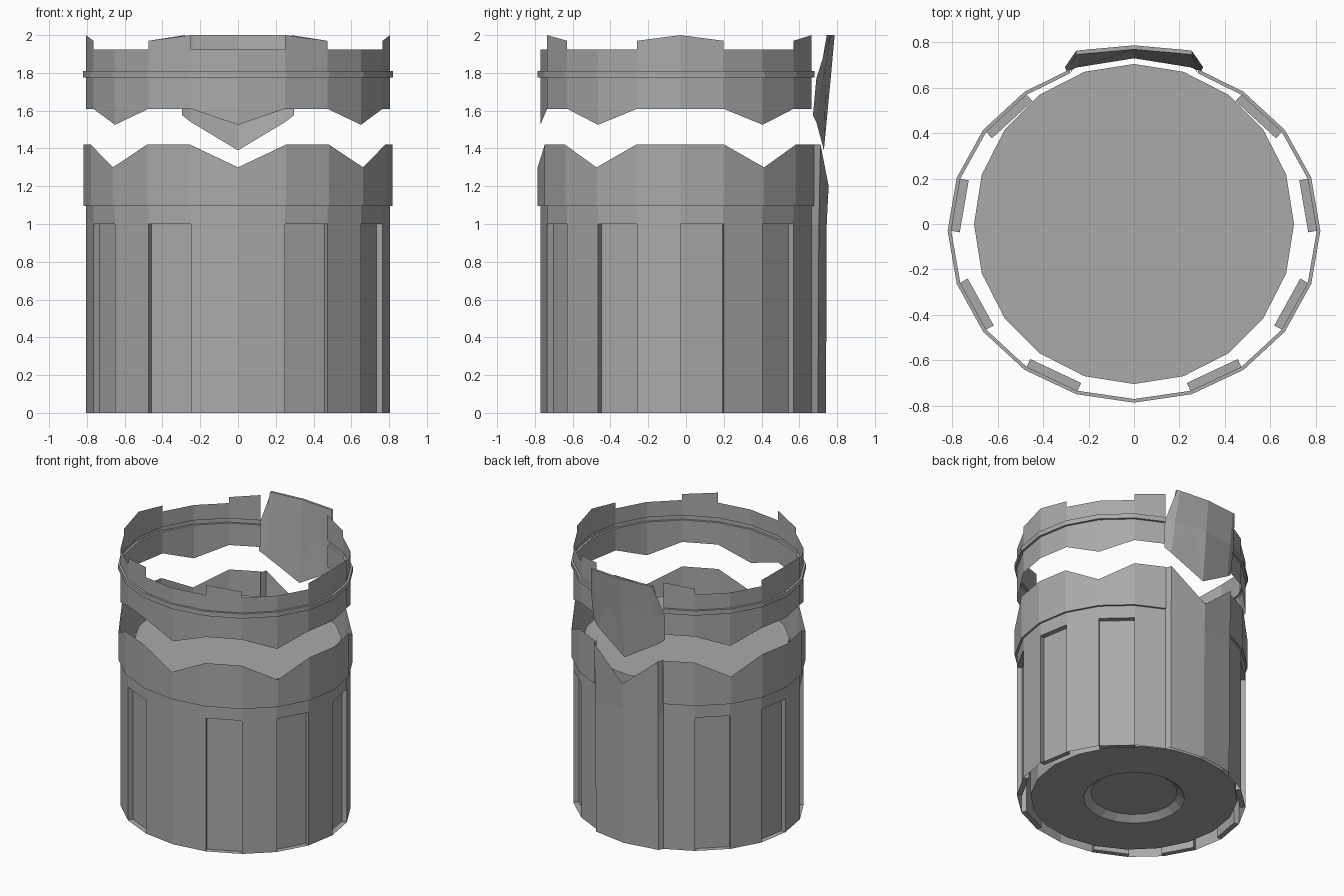
import bpy, bmesh
from math import sin, cos, radians, pi

if "Cube" in bpy.data.objects:
    bpy.data.objects.remove(bpy.data.objects["Cube"])

grey = bpy.data.materials.new("plain grey")
grey.use_nodes = True
COLOUR = (0.4, 0.4, 0.4, 1)
grey.diffuse_color = COLOUR
grey.node_tree.nodes["Principled BSDF"].inputs["Base Color"].default_value = COLOUR

STEP = 18   # degrees per side of the twenty-sided shell
END = 8.87  # where the shell stops beside the back parts


def finish(name, bm):
    mesh = bpy.data.meshes.new(name)
    bm.to_mesh(mesh)
    bm.free()
    mesh.materials.append(grey)
    obj = bpy.data.objects.new(name, mesh)
    bpy.context.collection.objects.link(obj)


def shell_point(side, z, out=0.0):
    """Point on the oval shell; side 0 is the front, counting towards +x."""
    a = radians(side * STEP)
    return ((0.805 + out) * sin(a), -0.03 - (0.741 + out) * cos(a), z)


def skin(columns):
    """Mesh between columns of points, each running bottom to top."""
    bm = bmesh.new()
    grid = [[bm.verts.new(p) for p in col] for col in columns]
    for left, right in zip(grid, grid[1:]):
        for r in range(len(left) - 1):
            bm.faces.new((left[r], right[r], right[r + 1], left[r + 1]))
    bm.normal_update()
    bm.faces.ensure_lookup_table()
    return bm


SIDES = [-END, *range(-8, 9), END]
POINTED = (0, 3, 7)        # corners carrying the zigzag points
SLOTS = (1, 3, 5, 7)       # sides with recessed panels

# Lower wall with a stepped, notched band and recessed panels
bm = skin([[shell_point(s, 0), shell_point(s, 1.0), shell_point(s, 1.095),
            shell_point(s, 1.095, 0.014),
            shell_point(s, 1.30 if abs(s) in POINTED else 1.42, 0.014)]
           for s in SIDES])
panels = [bm.faces[4 * (k + 9)] for k in range(-9, 9)
          if (k if k >= 0 else -k - 1) in SLOTS]
for panel in panels:
    inward = panel.normal * -0.038
    rim = list(panel.verts)
    floor = [bm.verts.new(v.co + inward) for v in rim]
    bm.faces.remove(panel)
    bm.faces.new(floor)
    for i in range(4):
        j = (i + 1) % 4
        bm.faces.new((rim[i], rim[j], floor[j], floor[i]))
finish("lower_wall", bm)

# Back plate with its deep notch, joined to the wall ends
plate = [(END, 0, 0, 1.42), (8.99, 0.026, 0.031, 1.42), (10, 0.03, 0.034, 1.2),
         (11.01, 0.026, 0.031, 1.42), (20 - END, 0, 0, 1.42)]
finish("back_plate", skin([[shell_point(s, 0, low), shell_point(s, 1.0, high),
                            shell_point(s, top, high * 1.3)]
                           for s, low, high, top in plate]))

# Collar with zigzag lower edge and a raised lip
finish("collar", skin([[shell_point(s, 1.525 if abs(s) in POINTED else 1.61),
                        shell_point(s, 1.775), shell_point(s, 1.775, 0.016),
                        shell_point(s, 1.81, 0.016), shell_point(s, 1.81),
                        shell_point(s, 1.925)] for s in SIDES]))

# Raised tabs on the collar rim
TABS = (((1, 2.0), (2, 1.97)), ((4, 1.97), (5, 2.0), (6, 1.97)), ((8, 1.97), (END, 2.0)))
for tab in TABS:
    for m in (1, -1):
        finish("collar_tab", skin([[shell_point(m * s, 1.925), shell_point(m * s, top)]
                                   for s, top in tab[::m]]))

# Leaning back clip: pointed lower end, wedge thickness growing to the top
half = [((0, 0.73, 1.39), (0, 0.766, 1.77), (0, 0.787, 2.0)),
        ((0.25, 0.69, 1.54), (0.245, 0.728, 1.77), (0.235, 0.766, 2.0)),
        ((0.295, 0.672, 1.575), (0.305, 0.69, 1.77), (0.255, 0.763, 2.0))]
half = [[*col, (col[2][0], col[2][1] - 0.018, 2.0), col[0]] for col in half]
mirrored = [[(-x, y, z) for x, y, z in col] for col in half[1:]]
bm = skin(half[::-1] + mirrored)
bmesh.ops.remove_doubles(bm, verts=bm.verts, dist=0.0001)
finish("back_clip", bm)

# Inner core with a shallow dish underneath
bm = bmesh.new()
profile = [(0, 0.05), (0.295, 0.05), (0.345, 0.01), (0.705, 0.01), (0.705, 1.25), (0, 1.25)]
verts = [bm.verts.new((0, -r, z)) for r, z in profile]
edges = [bm.edges.new(pair) for pair in zip(verts, verts[1:])]
bmesh.ops.spin(bm, geom=verts + edges, cent=(0, 0, 0), axis=(0, 0, 1),
               angle=2 * pi, steps=20, use_merge=True)
bmesh.ops.remove_doubles(bm, verts=bm.verts, dist=0.0001)
bmesh.ops.recalc_face_normals(bm, faces=bm.faces)
finish("inner_core", bm)
